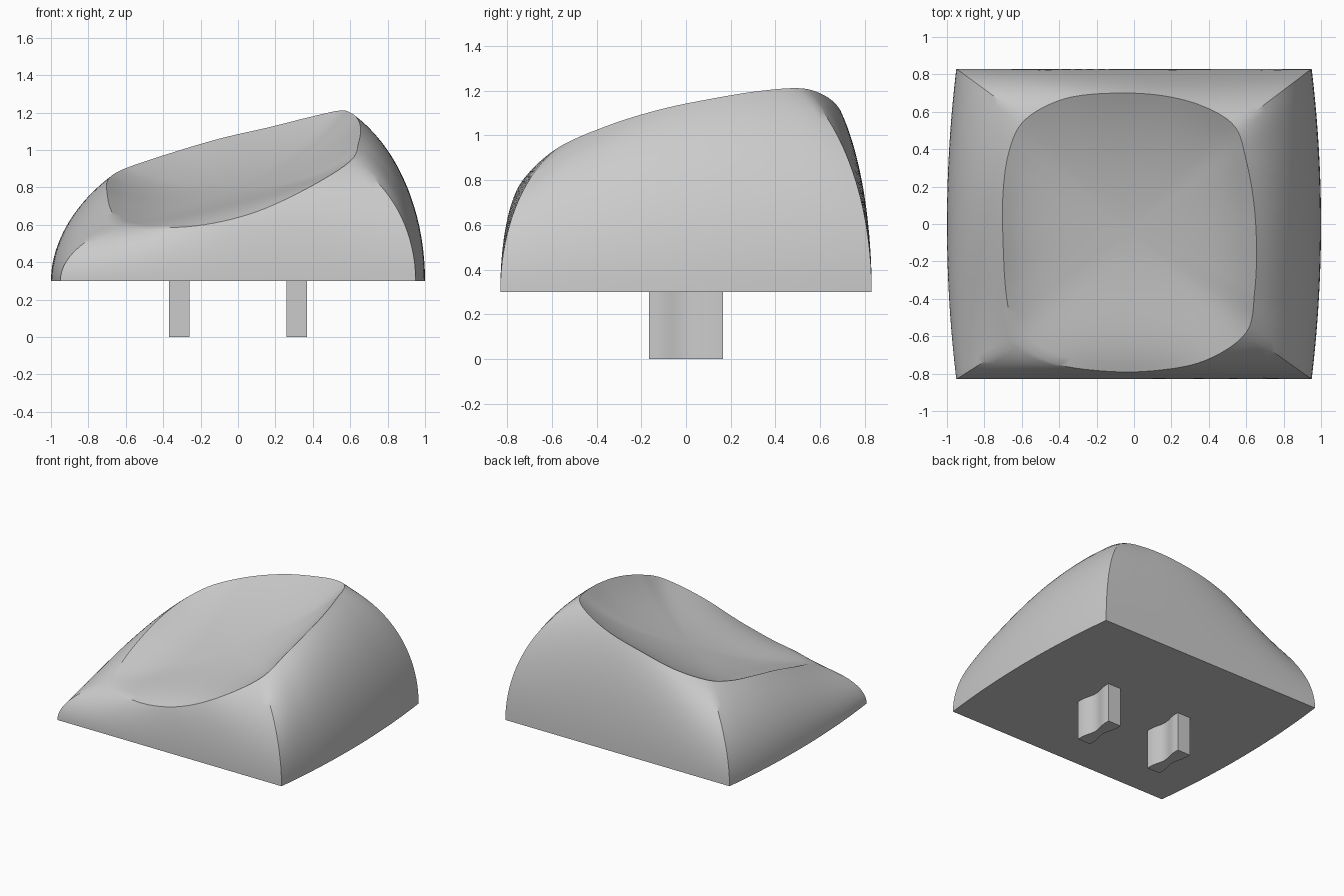
import bpy
import bmesh
import math
from mathutils import Vector

BASE_Z = 0.30
STEPS = 6          # samples per rim span
WALL_RINGS = 18
DISH_RINGS = 16
CENTRE = Vector((-0.02, -0.04, 0))

# Rim of the dish, five points per side, starting at the back right corner
RIM = [Vector(p) for p in (
    (.54, .52, 1.21), (.38, .625, 1.175), (.16, .685, 1.12), (-.10, .70, 1.06), (-.37, .67, .98),
    (-.58, .56, .91), (-.665, .40, .87), (-.70, .17, .83), (-.70, -.10, .77), (-.68, -.40, .68),
    (-.62, -.62, .61), (-.44, -.74, .585), (-.18, -.785, .60), (.10, -.785, .67), (.38, -.73, .80),
    (.60, -.58, .94), (.645, -.36, 1.04), (.655, -.12, 1.115), (.64, .12, 1.165), (.60, .34, 1.20))]
CORNERS = [Vector((x, y, BASE_Z)) for x, y in ((.95, .83), (-.95, .83), (-.95, -.83), (.95, -.83))]


def start_scene():
    cube = bpy.data.objects.get("Cube")
    if cube:
        bpy.data.objects.remove(cube, do_unlink=True)


def make_material(name, colour):
    mat = bpy.data.materials.new(name)
    mat.use_nodes = True
    mat.diffuse_color = colour
    mat.node_tree.nodes["Principled BSDF"].inputs["Base Color"].default_value = colour
    return mat


def finish(bm, name, mat, angle):
    bmesh.ops.recalc_face_normals(bm, faces=bm.faces)
    mesh = bpy.data.meshes.new(name)
    bm.to_mesh(mesh)
    bm.free()
    obj = bpy.data.objects.new(name, mesh)
    bpy.context.collection.objects.link(obj)
    mesh.materials.append(mat)
    bpy.ops.object.select_all(action='DESELECT')
    obj.select_set(True)
    bpy.context.view_layer.objects.active = obj
    bpy.ops.object.shade_smooth_by_angle(angle=math.radians(angle))
    return obj


def rim_point(i, t):
    """Closed smooth spline through the rim points."""
    a, b, c, d = (RIM[(i + k) % len(RIM)] for k in (-1, 0, 1, 2))
    return 0.5 * (2 * b + (c - a) * t + (2 * a - 5 * b + 4 * c - d) * t ** 2
                  + (3 * b - a - 3 * c + d) * t ** 3)


def base_point(i, t):
    """Rectangle whose left and right sides bow outwards."""
    side, s = i // 5, (i % 5 + t) / 5
    p = CORNERS[side].lerp(CORNERS[(side + 1) % 4], s)
    if side % 2:
        p.x += math.copysign(0.2 * s * (1 - s), p.x)
    return p


def wall_point(base, rim, t):
    """Elliptical wall, rounder towards the tall side."""
    sweep = math.radians(54 + 10 * base.x)
    f = (1 - math.cos(sweep * t)) / (1 - math.cos(sweep))
    p = base.lerp(rim, f)
    p.z = base.z + (rim.z - base.z) * math.sin(sweep * t) / math.sin(sweep)
    return p


def slope(p):
    return 0.9 + 0.24 * (p.x + p.y)


def dish_point(rim, k):
    """Scooped top that follows the sloping plane and meets the rim."""
    p = CENTRE.lerp(rim, k)
    p.z = slope(p) + (rim.z - slope(rim)) * k ** 5 - 0.10 * (1 - k * k)
    return p


def build_cap(mat):
    samples = [(i, j / STEPS) for i in range(len(RIM)) for j in range(STEPS)]
    pairs = [(base_point(i, t), rim_point(i, t)) for i, t in samples]
    bm = bmesh.new()
    rings = []
    for r in range(WALL_RINGS + 1):
        rings.append([bm.verts.new(wall_point(b, m, r / WALL_RINGS)) for b, m in pairs])
    for r in range(1, DISH_RINGS):
        k = 1 - r / DISH_RINGS
        rings.append([bm.verts.new(dish_point(m, k)) for b, m in pairs])
    n = len(pairs)
    for low, high in zip(rings, rings[1:]):
        for i in range(n):
            j = (i + 1) % n
            bm.faces.new((low[i], low[j], high[j], high[i]))
    # Dish centre and flat underside
    tip = bm.verts.new(dish_point(pairs[0][1], 0))
    for i in range(n):
        bm.faces.new((rings[-1][i], rings[-1][(i + 1) % n], tip))
    bm.faces.new(list(reversed(rings[0])))
    return finish(bm, "cap_shell", mat, 32)


def build_prong(name, x, mat):
    """Waisted mounting prong, flat at its ends."""
    half_w, half_d, waist = 0.055, 0.165, 0.022
    side = []
    for i in range(17):
        y = half_d * (i / 8 - 1)
        u = min(abs(y) / 0.13, 1)
        side.append((half_w - waist * (1 + math.cos(math.pi * u)) / 2, y))
    outline = side + [(-w, y) for w, y in reversed(side)]
    bm = bmesh.new()
    face = bm.faces.new([bm.verts.new((x + w, y, 0)) for w, y in outline])
    top = bmesh.ops.extrude_face_region(bm, geom=[face])["geom"]
    bmesh.ops.translate(bm, vec=(0, 0, BASE_Z + 0.01),
                        verts=[v for v in top if isinstance(v, bmesh.types.BMVert)])
    return finish(bm, name, mat, 32)


start_scene()
grey = make_material("light grey plastic", (0.6, 0.6, 0.6, 1))
build_cap(grey)
for label, x in (("left_prong", 0.315), ("right_prong", -0.315)):
    build_prong(label, x, grey)
